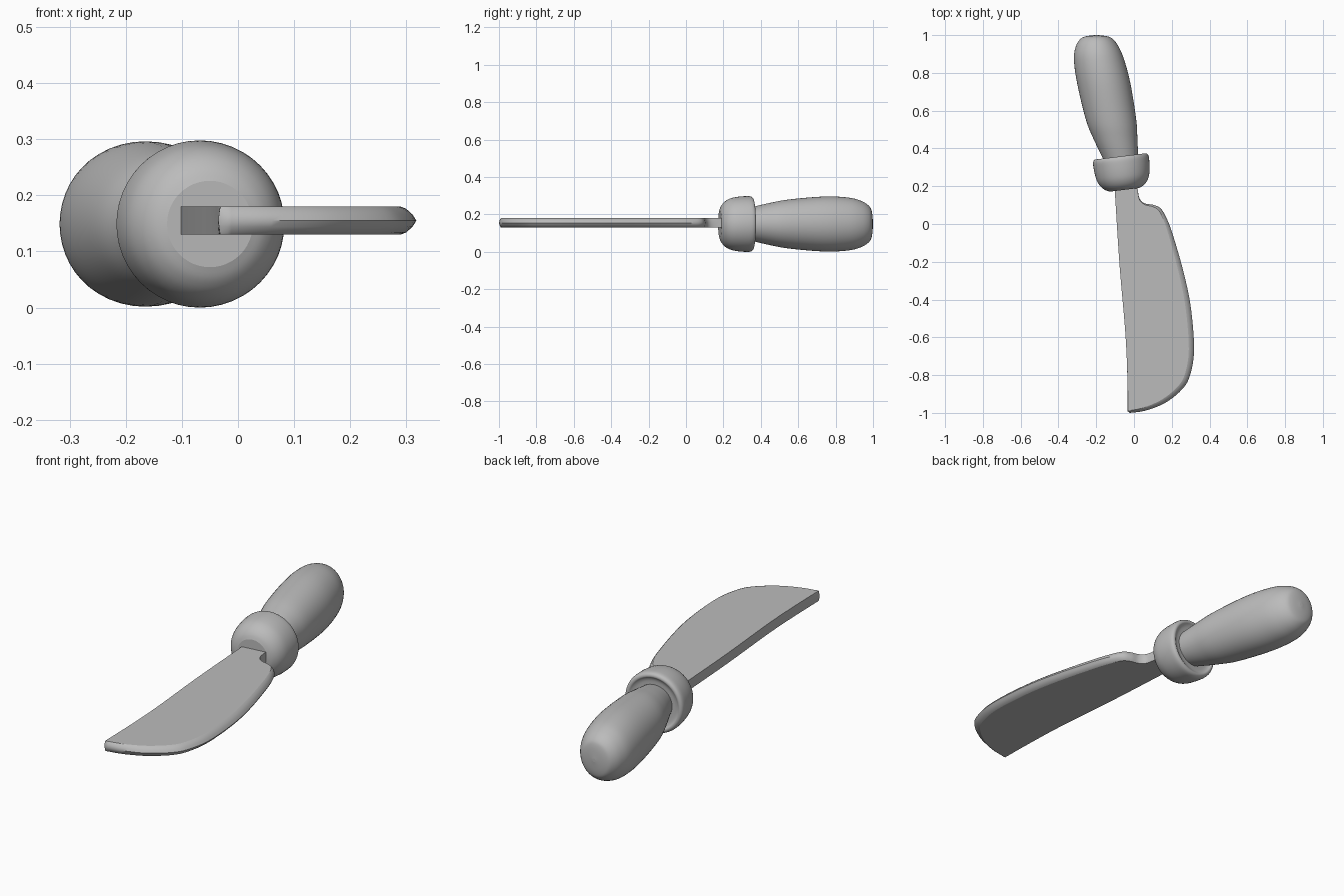
import bpy, bmesh, math
from mathutils import Vector

if "Cube" in bpy.data.objects:
    bpy.data.objects.remove(bpy.data.objects["Cube"])

ZC = 0.149  # height of the handle axis
grey = bpy.data.materials.new("mid_grey")
grey.diffuse_color = (0.5, 0.5, 0.5, 1)
grey.use_nodes = True
grey.node_tree.nodes["Principled BSDF"].inputs["Base Color"].default_value = grey.diffuse_color


def catmull(points, steps):
    """Smooth curve through points of any dimension."""
    pts = [Vector(p) for p in points]
    out = []
    for i in range(len(pts) - 1):
        b, c = pts[i], pts[i + 1]
        a, d = pts[max(i - 1, 0)], pts[min(i + 2, len(pts) - 1)]
        for k in range(steps):
            t = k / steps
            out.append(0.5 * (2 * b + (c - a) * t + (2 * a - 5 * b + 4 * c - d) * t * t
                              + (3 * b - a - 3 * c + d) * t ** 3))
    return out + [pts[-1]]


def loft(name, rings, angle):
    """Skin a list of closed rings, cap both ends with flat faces."""
    bm = bmesh.new()
    loops = [[bm.verts.new(p) for p in ring] for ring in rings]
    n = len(loops[0])
    for a, b in zip(loops, loops[1:]):
        for i in range(n):
            j = (i + 1) % n
            bm.faces.new((a[i], a[j], b[j], b[i]))
    bm.faces.new(loops[0])
    bm.faces.new(loops[-1])
    bmesh.ops.recalc_face_normals(bm, faces=bm.faces)
    mesh = bpy.data.meshes.new(name)
    bm.to_mesh(mesh)
    bm.free()
    mesh.materials.append(grey)
    ob = bpy.data.objects.new(name, mesh)
    bpy.context.collection.objects.link(ob)
    bpy.ops.object.select_all(action='DESELECT')
    ob.select_set(True)
    bpy.context.view_layer.objects.active = ob
    bpy.ops.object.shade_smooth_by_angle(angle=math.radians(angle))
    for face in mesh.polygons:
        face.use_smooth = len(face.vertices) == 4
    return ob


def ring(cx, cy, rx, rz, tilt=0.0, n=48):
    """Ellipse across the knife's length, turned by tilt about z."""
    pts = []
    for i in range(n):
        a = 2 * math.pi * i / n
        u = rx * math.cos(a)
        pts.append((cx + u * math.cos(tilt), cy + u * math.sin(tilt), ZC + rz * math.sin(a)))
    return pts


# Handle grip: (y, centre x, half width, half height)
grip = [(0.30, -0.063, 0.080, 0.076), (0.36, -0.075, 0.096, 0.092),
        (0.45, -0.098, 0.116, 0.113), (0.55, -0.121, 0.133, 0.131),
        (0.74, -0.159, 0.141, 0.147), (0.87, -0.185, 0.133, 0.141),
        (0.94, -0.195, 0.113, 0.122), (0.98, -0.198, 0.085, 0.095),
        (0.994, -0.198, 0.055, 0.065), (1.0, -0.198, 0.008, 0.009)]
loft("handle_grip", [ring(x, y, rx, rz) for y, x, rx, rz in
                     [tuple(Vector(p)) for p in catmull(grip, 5)]], 50)

# Collar: (distance along axis, radius), lathed about a tilted axis
tilt = math.radians(7)
collar = catmull([(0.0, 0.077), (0.010, 0.100), (0.030, 0.122), (0.060, 0.138),
                  (0.10, 0.146), (0.145, 0.149), (0.166, 0.147), (0.176, 0.140),
                  (0.178, 0.130), (0.172, 0.120), (0.168, 0.105), (0.167, 0.070)], 4)
loft("collar", [ring(-0.050 - t * math.sin(tilt), 0.181 + t * math.cos(tilt), r, r, tilt)
                for t, r in collar], 40)

# Blade outline: (x, y, edge rounding), straight back then curved cutting edge
back = catmull([(-0.108, 0.24, 0), (-0.102, 0.18, 0), (-0.077, -0.21, 0),
                (-0.047, -0.56, 0), (-0.036, -0.77, 0), (-0.035, -0.99, 0.004)], 4)
edge = catmull([(-0.022, -1.0, 0.012), (0.06, -0.988, 0.018), (0.165, -0.947, 0.024),
                (0.255, -0.875, 0.027), (0.297, -0.80, 0.028), (0.318, -0.665, 0.028),
                (0.302, -0.45, 0.028), (0.265, -0.265, 0.026), (0.205, -0.055, 0.022),
                (0.168, 0.04, 0.018), (0.138, 0.085, 0.014), (0.10, 0.102, 0.010),
                (0.06, 0.108, 0.006), (0.032, 0.13, 0.003), (0.02, 0.18, 0),
                (0.018, 0.24, 0)], 5)
outline = back + edge


def blade_layer(z, inset):
    pts, n = [], len(outline)
    for i, p in enumerate(outline):
        d = (outline[(i + 1) % n] - outline[i - 1]).to_2d().normalized()
        inward = Vector((-d.y, d.x)) * inset * p.z
        pts.append((p.x + inward.x, p.y + inward.y, z))
    return pts


layers = [(-0.025, 1.0), (-0.021, 0.65), (-0.011, 0.25), (0, 0),
          (0.011, 0.25), (0.021, 0.65), (0.025, 1.0)]
loft("blade", [blade_layer(0.155 + z, s) for z, s in layers], 45)
